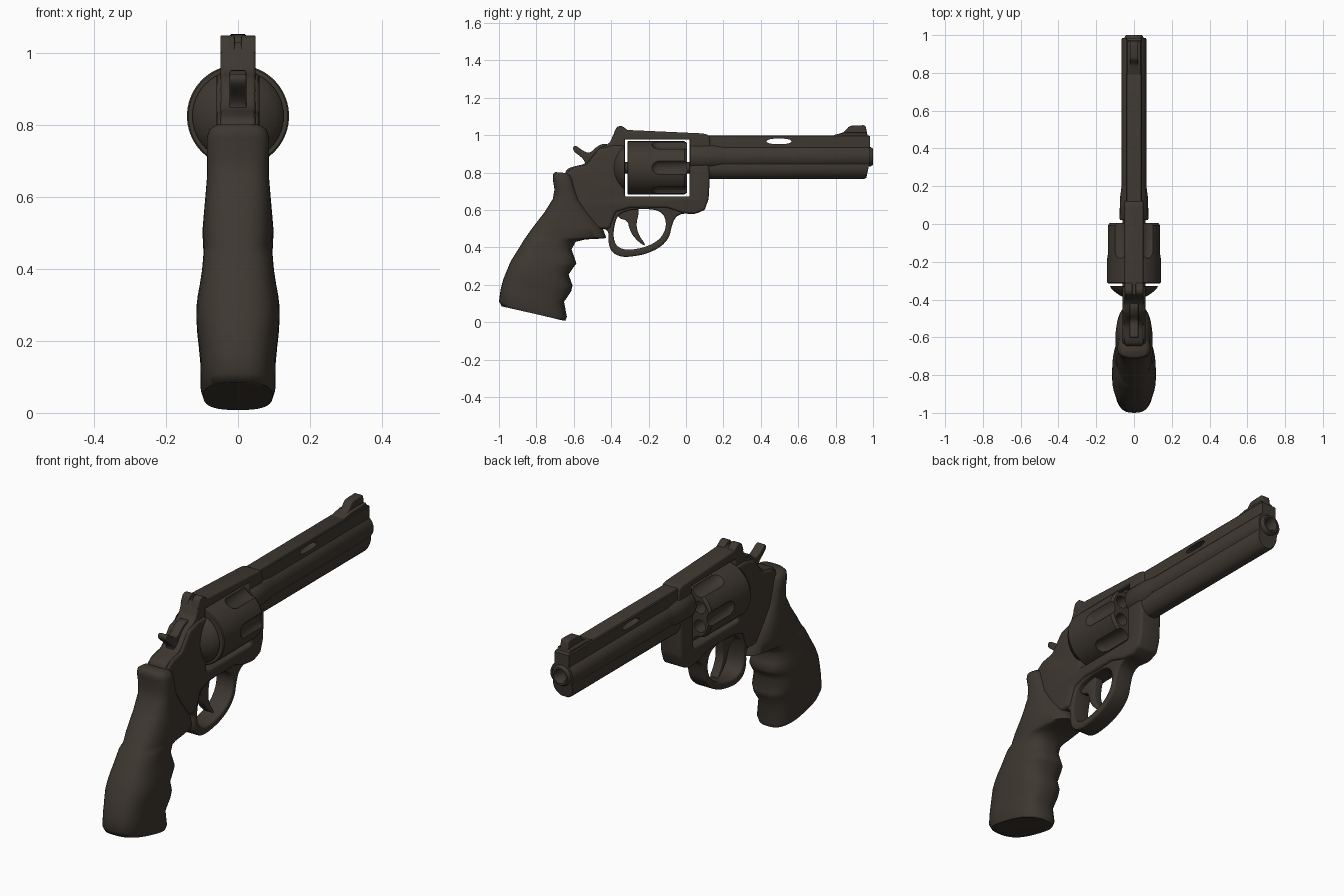
import bpy, bmesh, math
from mathutils import Matrix, Vector

steel = bpy.data.materials.new("dark_brown_steel")
steel.diffuse_color = (0.048, 0.039, 0.030, 1)
AXIS_Z = 0.826   # cylinder axis height
BORE_Z = 0.885   # barrel axis height


def finish(name, mesh, angle=40):
    """Weld, fix normals, smooth by angle and link as an object."""
    bm = bmesh.new()
    bm.from_mesh(mesh)
    bmesh.ops.remove_doubles(bm, verts=bm.verts, dist=0.0002)
    bmesh.ops.recalc_face_normals(bm, faces=bm.faces)
    bm.to_mesh(mesh)
    bm.free()
    mesh.materials.clear()
    mesh.materials.append(steel)
    mesh.shade_smooth()
    mesh.set_sharp_from_angle(angle=math.radians(angle))
    obj = bpy.data.objects.new(name, mesh)
    bpy.context.collection.objects.link(obj)
    return obj


def round_corners(pts, reach=0.02, steps=2):
    """Corner cutting with a limited reach, so long edges stay straight."""
    pts = [Vector(p) for p in pts]
    for _ in range(steps):
        out = []
        for a, b in zip(pts, pts[1:] + pts[:1]):
            d = b - a
            cut = d * min(0.25, reach / max(d.length, 1e-6))
            out += [a + cut, b - cut]
        pts = out
    return pts


def plate(name, loops, half, bevel=0.0, x=0.0):
    """Side profile (y, z) with optional holes, thickened along x."""
    cu = bpy.data.curves.new(name, 'CURVE')
    cu.dimensions, cu.fill_mode = '2D', 'BOTH'
    cu.extrude, cu.bevel_depth, cu.offset = half - bevel, bevel, -bevel
    cu.bevel_resolution = 2
    for loop in loops:
        sp = cu.splines.new('POLY')
        sp.points.add(len(loop) - 1)
        for p, q in zip(sp.points, loop):
            p.co = (q[0], q[1], 0, 1)
        sp.use_cyclic_u = True
    tmp = bpy.data.objects.new(name + "_curve", cu)
    bpy.context.collection.objects.link(tmp)
    dg = bpy.context.evaluated_depsgraph_get()
    mesh = bpy.data.meshes.new_from_object(tmp.evaluated_get(dg))
    bpy.data.objects.remove(tmp)
    mesh.transform(Matrix(((0, 0, 1, x), (1, 0, 0, 0), (0, 1, 0, 0), (0, 0, 0, 1))))
    return finish(name, mesh)


def loft(name, rings, cap=True, closed=False, angle=40):
    bm = bmesh.new()
    rows = [[bm.verts.new(p) for p in r] for r in rings]
    n = len(rows[0])
    pairs = list(zip(rows, rows[1:])) + ([(rows[-1], rows[0])] if closed else [])
    for a, b in pairs:
        for i in range(n):
            j = (i + 1) % n
            bm.faces.new((a[i], a[j], b[j], b[i]))
    if cap:
        bm.faces.new(rows[0])
        bm.faces.new(rows[-1])
    mesh = bpy.data.meshes.new(name)
    bm.to_mesh(mesh)
    bm.free()
    return finish(name, mesh, angle)


def lathe(name, prof, x=0.0, z=AXIS_Z, n=48, **kw):
    """Turn a (y, radius) profile around an axis along y."""
    turn = [2 * math.pi * i / n for i in range(n)]
    return loft(name, [[(x + r * math.cos(t), y, z + r * math.sin(t)) for t in turn]
                       for y, r in prof], **kw)


def carve(obj, cutters):
    for c in cutters:
        c.hide_render = True
        m = obj.modifiers.new("cut", 'BOOLEAN')
        m.operation, m.solver, m.object = 'DIFFERENCE', 'EXACT', c
    dg = bpy.context.evaluated_depsgraph_get()
    mesh = bpy.data.meshes.new_from_object(obj.evaluated_get(dg))
    name = obj.name
    for o in [obj] + cutters:
        bpy.data.objects.remove(o)
    return finish(name, mesh, 35)


# Frame core: top strap, cylinder window and trigger guard
outline = [(0.13, 1.008), (0.126, 0.765), (0.12, 0.66), (0.1, 0.6), (0.045, 0.577),
           (-0.02, 0.583), (-0.06, 0.56), (-0.078, 0.508), (-0.09, 0.45), (-0.14, 0.398),
           (-0.222, 0.362), (-0.33, 0.346), (-0.39, 0.366), (-0.416, 0.417), (-0.412, 0.5),
           (-0.5, 0.5), (-0.63, 0.62), (-0.65, 0.815), (-0.596, 0.835), (-0.53, 0.848),
           (-0.47, 0.93), (-0.41, 0.952), (-0.388, 1.005), (-0.375, 1.028), (-0.31, 1.028)]
window = [(-0.326, 0.672), (0.02, 0.672), (0.02, 0.976), (-0.326, 0.976)]
guard_hole = [(-0.387, 0.5), (-0.387, 0.44), (-0.365, 0.40), (-0.31, 0.385), (-0.22, 0.4),
              (-0.15, 0.435), (-0.115, 0.48), (-0.105, 0.53), (-0.12, 0.58), (-0.17, 0.605),
              (-0.28, 0.605), (-0.365, 0.58)]
plate("frame_core", [round_corners(outline), window, round_corners(guard_hole)], 0.049, 0.01)

# Thicker frame sides wrapping under the cylinder
sides = [(0.02, 0.93), (0.127, 0.93), (0.127, 0.765), (0.121, 0.66), (0.1, 0.6), (0.045, 0.578),
         (-0.02, 0.585), (-0.1, 0.612), (-0.3, 0.612), (-0.375, 0.59), (-0.41, 0.5),
         (-0.5, 0.5), (-0.62, 0.62), (-0.64, 0.8), (-0.6, 0.828), (-0.53, 0.842),
         (-0.465, 0.925), (-0.4, 0.945), (-0.328, 0.945), (-0.328, 0.672), (0.02, 0.672)]
plate("frame_sides", [round_corners(sides, 0.006)], 0.06, 0.014)

# Rounded recoil shield behind the cylinder
lathe("recoil_shield", [(-0.4, 0.005), (-0.395, 0.04), (-0.38, 0.072), (-0.358, 0.104),
                        (-0.34, 0.121), (-0.328, 0.127), (-0.328, 0.005)])

# Fluted cylinder with six chambers
body = lathe("cylinder", [(-0.314, 0.05), (-0.314, 0.138), (-0.31, 0.142), (-0.008, 0.142),
                          (0.006, 0.132), (0.006, 0.05)], n=72)
cutters = []
for k in range(6):
    a = math.radians(60 * k)
    b = a + math.radians(30)
    cutters.append(lathe("flute_cutter", [(-0.19, 0.004), (-0.185, 0.02), (-0.172, 0.036),
                                          (-0.15, 0.046), (0.06, 0.046)], n=24,
                         x=0.166 * math.cos(a), z=AXIS_Z + 0.166 * math.sin(a)))
    cutters.append(lathe("chamber_cutter", [(-0.1, 0.031), (0.05, 0.031)], n=20,
                         x=0.093 * math.cos(b), z=AXIS_Z + 0.093 * math.sin(b)))
carve(body, cutters)
lathe("cylinder_pin", [(-0.335, 0.03), (0.03, 0.03)], n=24)

# Barrel section: rib on top, round barrel, full underlug
half = [(0.038, 1.0), (0.042, 0.995)]
half += [(0.066 * math.cos(t), BORE_Z + 0.066 * math.sin(t))
         for t in [math.radians(50 - 8.5 * i) for i in range(11)]]
half += [(0.056 * math.cos(t), 0.825 + 0.06 * math.sin(t))
         for t in [math.radians(8 - 12 * i) for i in range(9)] if math.cos(t) > 0.1]
section = half + [(-x, z) for x, z in reversed(half)]


def muzzle_y(z):
    return 0.985 - 0.2 * max(0, 0.87 - z)


def ring(scale, dy):
    return [(x * scale, muzzle_y(z) + dy, 0.88 + (z - 0.88) * scale) for x, z in section]


barrel = loft("barrel", [[(x, 0.06, z) for x, z in section], ring(1, -0.01), ring(0.95, 0)],
              angle=30)
vent = plate("vent_cutter", [round_corners([(0.425, 0.967), (0.45, 0.982), (0.545, 0.982),
                                            (0.57, 0.967), (0.545, 0.953), (0.45, 0.953)])], 0.1)
bore = lathe("bore_cutter", [(0.8, 0.028), (1.05, 0.028)], z=BORE_Z, n=32)
carve(barrel, [vent, bore])
lathe("muzzle_crown", [(0.95, 0.052), (0.988, 0.051), (1.0, 0.043), (1.0, 0.034),
                       (0.988, 0.027), (0.95, 0.027)], z=BORE_Z, cap=False, closed=True)
lathe("barrel_collar", [(0.022, 0.06), (0.022, 0.073), (0.028, 0.076), (0.13, 0.075),
                        (0.2, 0.066), (0.2, 0.05)], z=BORE_Z)

# Sights
plate("front_sight", [round_corners([(0.77, 0.99), (0.8, 1.003), (0.845, 1.016), (0.87, 1.047),
                                     (0.89, 1.052), (0.96, 1.054), (0.972, 0.99)], 0.006)],
      0.022, 0.004)
plate("front_sight_base", [[(0.77, 0.99), (0.8, 1.004), (0.85, 1.014), (0.965, 1.014),
                            (0.975, 0.99)]], 0.036, 0.004)
leaf = [(-0.39, 1.0), (-0.372, 1.044), (-0.345, 1.052), (-0.31, 1.026), (-0.29, 1.0)]
for s in (-1, 1):
    plate("rear_sight_side", [round_corners(leaf, 0.006)], 0.02, 0.004, x=0.029 * s)
plate("rear_sight_notch", [[(y, min(z, 1.03)) for y, z in leaf]], 0.02)

# Hammer with spur
plate("hammer", [round_corners([(-0.606, 0.934), (-0.592, 0.947), (-0.54, 0.91), (-0.51, 0.906),
                                (-0.48, 0.938), (-0.44, 0.957), (-0.4, 0.945), (-0.4, 0.8),
                                (-0.56, 0.8), (-0.535, 0.85), (-0.555, 0.88), (-0.6, 0.913)],
                               0.012)], 0.023, 0.005)

# Trigger
plate("trigger", [round_corners([(-0.385, 0.61), (-0.36, 0.555), (-0.312, 0.545),
                                 (-0.302, 0.495), (-0.275, 0.45), (-0.226, 0.408),
                                 (-0.217, 0.418), (-0.25, 0.46), (-0.268, 0.52),
                                 (-0.245, 0.615)])], 0.022, 0.005)

# Grip: sections from back point to front point (y, z, y, z, half width)
grip = [(-0.94, 0.078, -0.67, 0.012, 0.075), (-0.985, 0.085, -0.645, 0.008, 0.096),
        (-1.0, 0.112, -0.637, 0.03, 0.104), (-0.992, 0.17, -0.652, 0.11, 0.105),
        (-0.985, 0.2, -0.614, 0.165, 0.109), (-0.975, 0.235, -0.607, 0.198, 0.113),
        (-0.96, 0.272, -0.628, 0.255, 0.116), (-0.945, 0.308, -0.602, 0.293, 0.115),
        (-0.93, 0.338, -0.586, 0.315, 0.112), (-0.91, 0.37, -0.597, 0.347, 0.106),
        (-0.888, 0.405, -0.612, 0.39, 0.1), (-0.87, 0.435, -0.59, 0.43, 0.097),
        (-0.862, 0.447, -0.54, 0.443, 0.096), (-0.855, 0.456, -0.475, 0.446, 0.096),
        (-0.846, 0.47, -0.426, 0.45, 0.097), (-0.82, 0.506, -0.447, 0.508, 0.099),
        (-0.757, 0.588, -0.516, 0.588, 0.092), (-0.712, 0.66, -0.568, 0.658, 0.086),
        (-0.703, 0.71, -0.588, 0.715, 0.086), (-0.712, 0.765, -0.602, 0.765, 0.087),
        (-0.712, 0.79, -0.61, 0.785, 0.08), (-0.7, 0.803, -0.625, 0.797, 0.062)]


def power(v, e=0.74):
    return math.copysign(abs(v) ** e, v)


rings = []
for yb, zb, yf, zf, w in grip:
    back, front = Vector((0, yb, zb)), Vector((0, yf, zf))
    mid, arm = (back + front) / 2, (front - back) / 2
    rings.append([mid + arm * power(math.cos(t)) + Vector((w * power(math.sin(t)), 0, 0))
                  for t in [2 * math.pi * i / 40 for i in range(40)]])
loft("grip", rings, angle=60)
